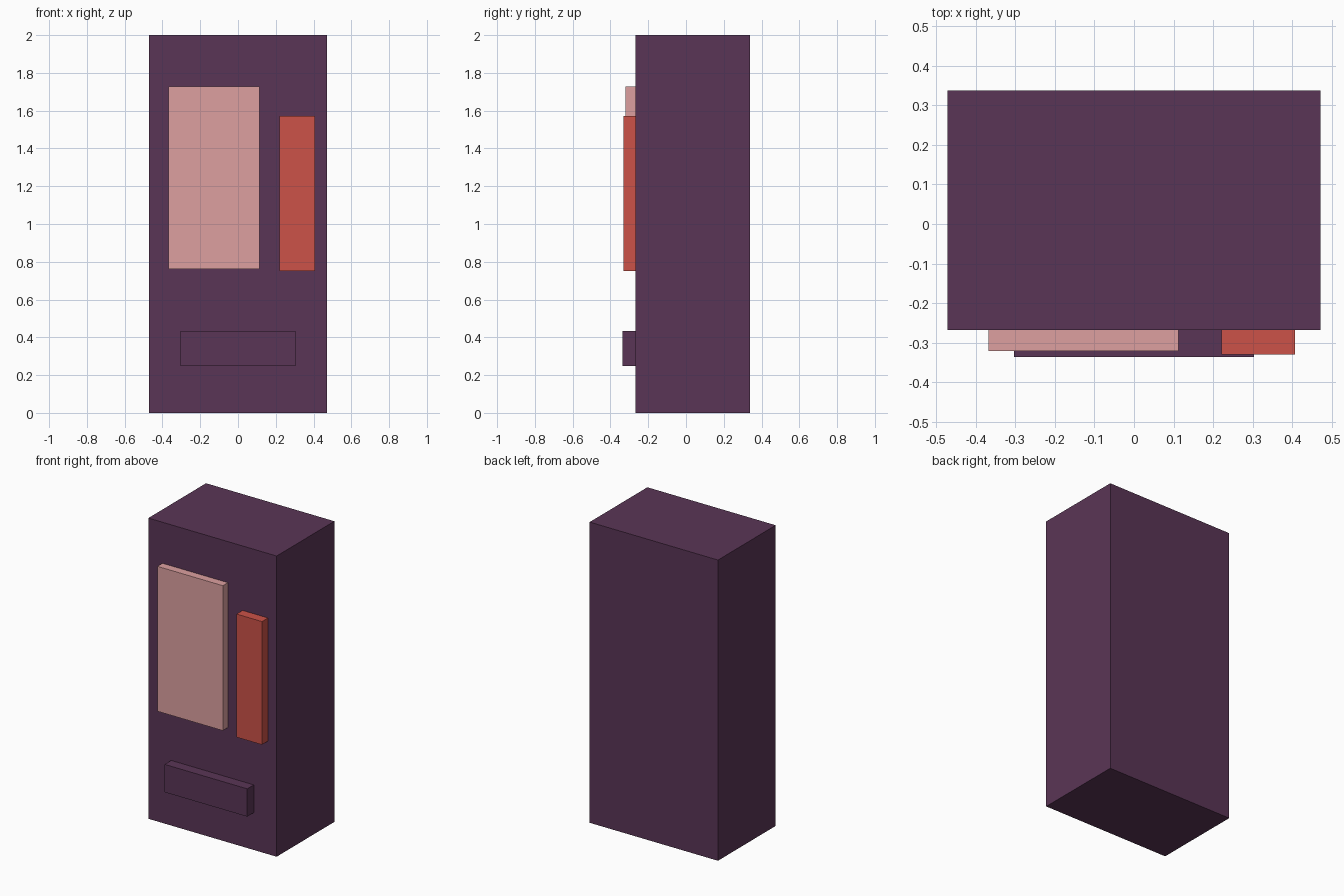
import bpy

if "Cube" in bpy.data.objects:
    bpy.data.objects.remove(bpy.data.objects["Cube"])


def material(name, rgb):
    mat = bpy.data.materials.new(name)
    mat.diffuse_color = (*rgb, 1)
    mat.use_nodes = True
    mat.node_tree.nodes["Principled BSDF"].inputs["Base Color"].default_value = mat.diffuse_color
    return mat


def box(name, x, y, z, mat):
    """Box spanning the given (min, max) ranges."""
    spans = (x, y, z)
    bpy.ops.mesh.primitive_cube_add(size=1, location=[(a + b) / 2 for a, b in spans])
    ob = bpy.context.object
    ob.name = name
    ob.scale = [b - a for a, b in spans]
    bpy.ops.object.transform_apply(location=False, rotation=False, scale=True)
    ob.data.materials.append(mat)
    return ob


purple = material("purple", (0.102, 0.036, 0.093))
pink = material("pink", (0.723, 0.352, 0.352))
red = material("red", (0.604, 0.084, 0.065))

FRONT = -0.268       # front face of the cabinet
BACK = FRONT + 0.01  # panels sink slightly into the cabinet

# Cabinet body
box("cabinet", (-0.472, 0.472), (FRONT, 0.338), (0, 2), purple)
# Display window
box("display_window", (-0.368, 0.113), (-0.321, BACK), (0.763, 1.727), pink)
# Control panel
box("control_panel", (0.221, 0.408), (-0.331, BACK), (0.752, 1.571), red)
# Pickup tray
box("pickup_tray", (-0.304, 0.304), (-0.337, BACK), (0.248, 0.433), purple)
